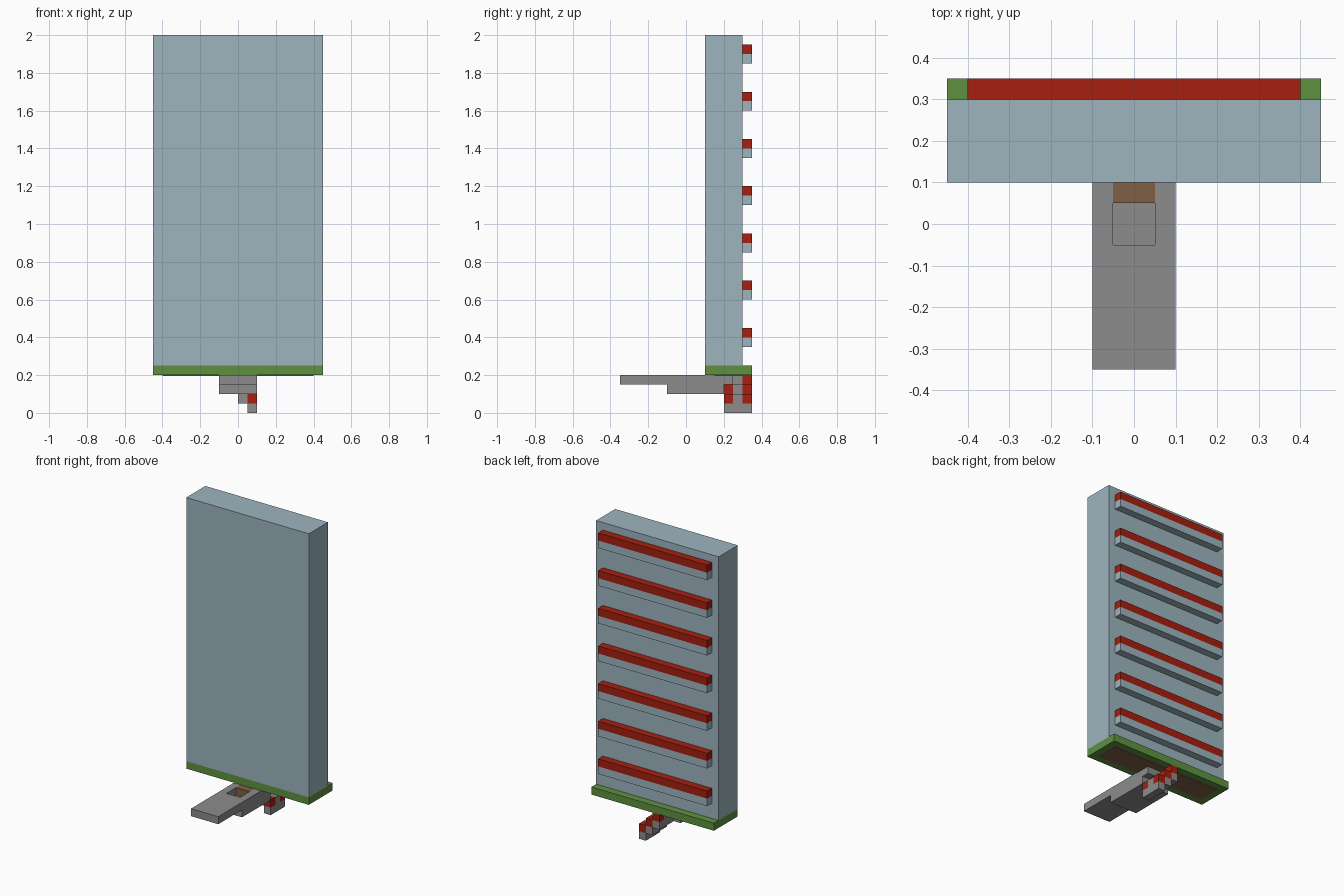
import bpy
from mathutils import Vector

cube = bpy.data.objects.get("Cube")
if cube:
    bpy.data.objects.remove(cube, do_unlink=True)


def material(name, rgb):
    m = bpy.data.materials.new(name)
    m.use_nodes = True
    m.diffuse_color = (*rgb, 1)
    m.node_tree.nodes["Principled BSDF"].inputs["Base Color"].default_value = (*rgb, 1)
    return m


BLUE = material("pale_blue", (0.34, 0.46, 0.52))
RED = material("brick_red", (0.38, 0.014, 0.005))
GREEN = material("grass_green", (0.114, 0.283, 0.053))
GREY = material("stone_grey", (0.262, 0.262, 0.262))
BROWN = material("wood_brown", (0.216, 0.114, 0.061))


def box(name, xs, ys, zs, mat):
    """Box spanning the given low and high limits on each axis."""
    lo, hi = Vector((xs[0], ys[0], zs[0])), Vector((xs[1], ys[1], zs[1]))
    bpy.ops.mesh.primitive_cube_add(size=1, location=(lo + hi) / 2)
    ob = bpy.context.object
    ob.name = name
    ob.scale = hi - lo
    bpy.ops.object.transform_apply(location=False, rotation=False, scale=True)
    ob.data.materials.append(mat)
    return ob


U = 0.05  # thickness shared by all the small parts

# Tall panel on its base
box("panel", (-0.45, 0.45), (0.1, 0.3), (0.25, 2), BLUE)
box("base", (-0.45, 0.45), (0.1, 0.35), (0.2, 0.25), GREEN)
box("base_underside_strip", (-0.4, 0.4), (0.15, 0.3), (0.196, 0.201), BROWN)

# Horizontal rungs on the back, red above and blue below
for i in range(7):
    z = 0.35 + 0.25 * i
    box("rung_lower", (-0.4, 0.4), (0.3, 0.35), (z, z + U), BLUE)
    box("rung_upper", (-0.4, 0.4), (0.3, 0.35), (z + U, z + 2 * U), RED)

# Walkway with a square opening at its middle
box("walkway_front", (-0.1, 0.1), (-0.35, -U), (0.15, 0.2), GREY)
box("walkway_back", (-0.1, 0.1), (0.15, 0.25), (0.15, 0.2), GREY)
for side in (-1, 1):
    box("walkway_side", sorted((side * U, side * 0.1)), (-U, 0.15), (0.15, 0.2), GREY)
box("walkway_support", (-0.1, 0.1), (-0.1, 0.2), (0.1, 0.15), GREY)
box("opening_block", (-U, U), (U, 0.15), (0.15, 0.2), BROWN)

# Three steps going down to the left, with red edges
for i in range(3):
    xs, z = (U - U * i, 0.1 - U * i), U * i
    box("step_tread", xs, (0.2, 0.35), (z, z + U), GREY)
    box("step_middle", xs, (0.25, 0.3), (z + U, z + 2 * U), GREY)
    for y in (0.2, 0.3):
        if i < 2 or y > 0.2:
            box("step_edge", xs, (y, y + U), (z + U, z + 2 * U), RED)
